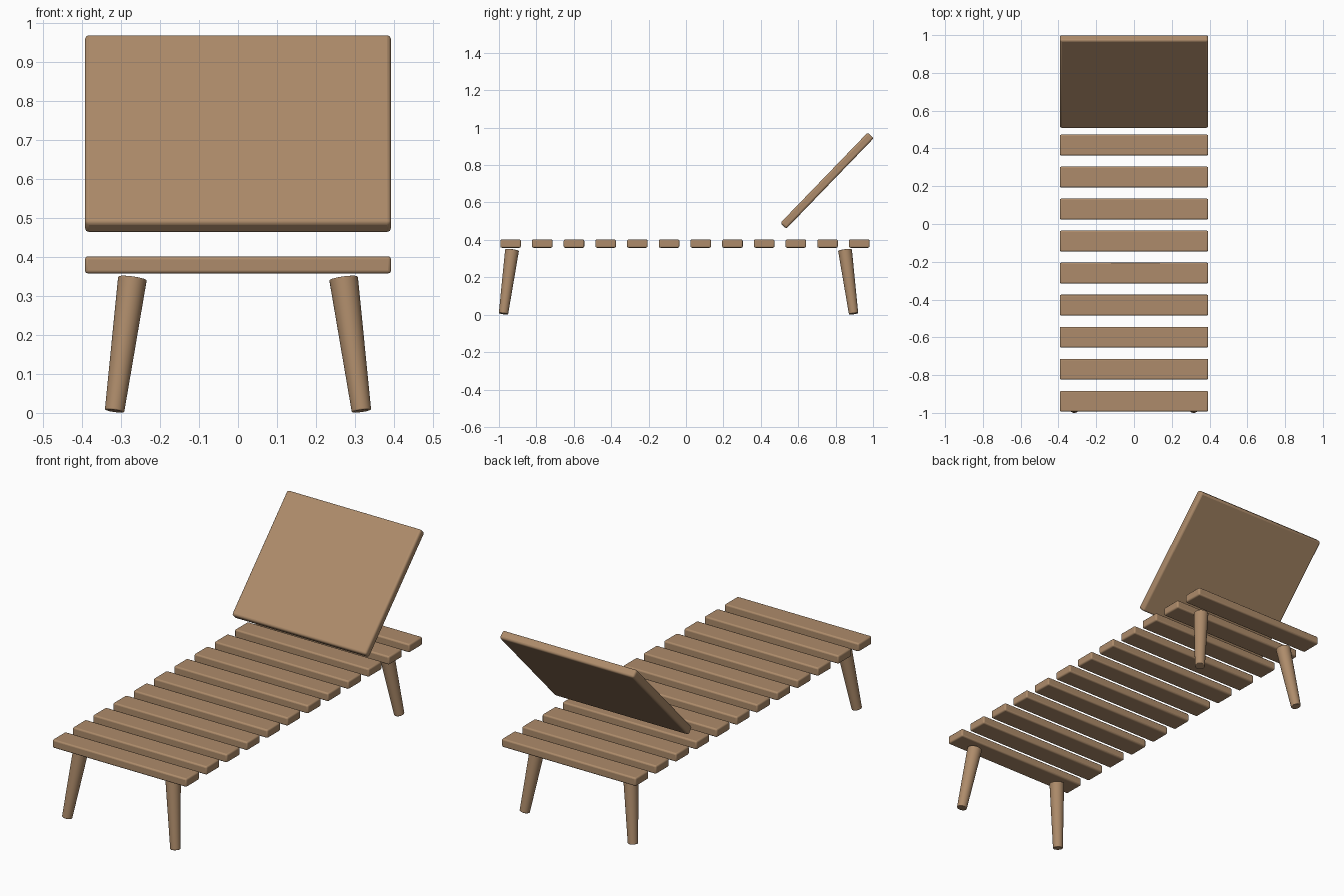
import bpy, math
from mathutils import Vector

cube = bpy.data.objects.get("Cube")
if cube:
    bpy.data.objects.remove(cube, do_unlink=True)

# One warm wood colour
WOOD = (0.42, 0.26, 0.145, 1)
wood = bpy.data.materials.new("warm wood")
wood.use_nodes = True
wood.diffuse_color = WOOD
wood.node_tree.nodes["Principled BSDF"].inputs["Base Color"].default_value = WOOD


def finish(obj, name, radius):
    """Name, colour, round the edges and smooth."""
    obj.name = name
    obj.data.materials.append(wood)
    bevel = obj.modifiers.new("rounded edges", 'BEVEL')
    bevel.width = radius
    bevel.segments = 3
    bevel.limit_method = 'ANGLE'
    bevel.angle_limit = math.radians(40)
    bpy.ops.object.shade_smooth_by_angle(angle=math.radians(40))


def board(name, centre, size, tilt=0, radius=0.008):
    bpy.ops.mesh.primitive_cube_add(size=1)
    obj = bpy.context.object
    obj.scale = size
    bpy.ops.object.transform_apply(location=False, rotation=False, scale=True)
    obj.location = centre
    obj.rotation_euler.x = tilt
    finish(obj, name, radius)


def leg(name, foot, top):
    """Tapered round leg, thicker at the top."""
    foot, top = Vector(foot), Vector(top)
    axis = top - foot
    bpy.ops.mesh.primitive_cone_add(vertices=32, radius1=0.025, radius2=0.037,
                                    depth=axis.length, location=(foot + top) / 2)
    obj = bpy.context.object
    obj.rotation_euler = axis.to_track_quat('Z', 'Y').to_euler()
    finish(obj, name, 0.003)


# Bed of evenly spaced slats
WIDTH = 0.786
for i in range(12):
    board(f"slat_{i + 1}", (0, -0.938 + i * 0.1695, 0.38), (WIDTH, 0.11, 0.044))

# Reclined back board
board("backrest", (0, 0.754, 0.717), (WIDTH, 0.673, 0.044),
      tilt=math.radians(46), radius=0.011)

# Four legs splayed outwards
SPLAY = 0.046
for end, y, out in (("front", -0.93, -1), ("back", 0.85, 1)):
    for side, sx in (("left", 1), ("right", -1)):
        leg(f"{end}_{side}_leg",
            (sx * (0.271 + SPLAY), y + out * SPLAY, 0.005),
            (sx * 0.271, y, 0.346))
